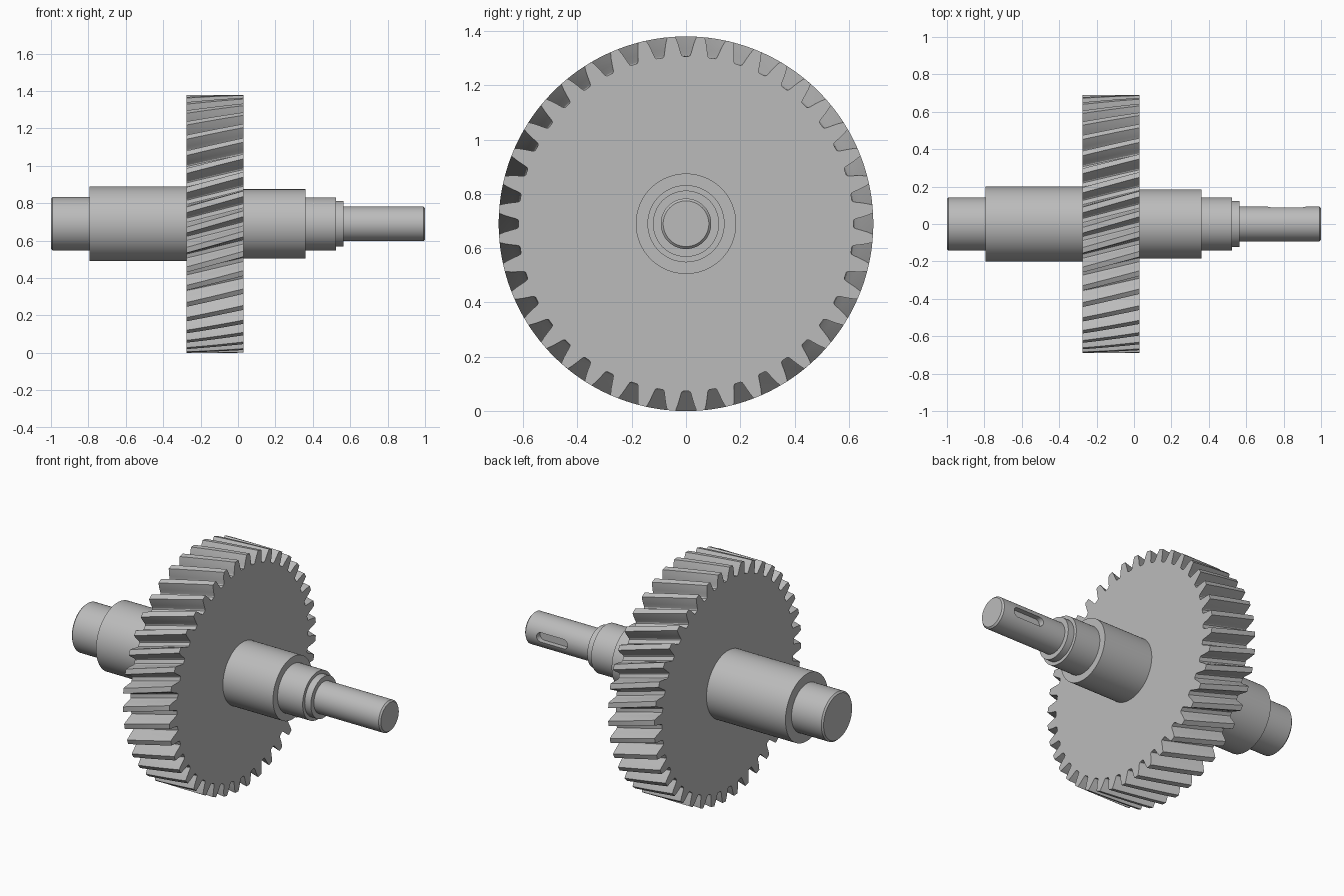
import bpy, bmesh
from math import sin, cos, pi, radians

cube = bpy.data.objects.get("Cube")
if cube:
    bpy.data.objects.remove(cube, do_unlink=True)

AXIS_Z = 0.69
TEETH = 40

steel = bpy.data.materials.new("steel_grey")
steel.use_nodes = True
GREY = (0.5, 0.5, 0.5, 1)
steel.diffuse_color = GREY
steel.node_tree.nodes["Principled BSDF"].inputs["Base Color"].default_value = GREY


def add_object(name, bm):
    bmesh.ops.recalc_face_normals(bm, faces=bm.faces[:])
    mesh = bpy.data.meshes.new(name)
    bm.to_mesh(mesh)
    bm.free()
    mesh.materials.append(steel)
    obj = bpy.data.objects.new(name, mesh)
    bpy.context.collection.objects.link(obj)
    return obj


def activate(obj):
    bpy.ops.object.select_all(action='DESELECT')
    obj.select_set(True)
    bpy.context.view_layer.objects.active = obj


def loft(name, rings):
    """Skin a list of closed point rings and cap both ends."""
    bm = bmesh.new()
    loops = [[bm.verts.new(p) for p in ring] for ring in rings]
    n = len(loops[0])
    for a, b in zip(loops, loops[1:]):
        for i in range(n):
            j = (i + 1) % n
            bm.faces.new((a[i], a[j], b[j], b[i]))
    for loop in (loops[0], loops[-1]):
        hub = bm.verts.new((loop[0].co.x, 0, AXIS_Z))
        for i in range(n):
            bm.faces.new((hub, loop[i], loop[(i + 1) % n]))
    return add_object(name, bm)


def polar(x, r, a):
    return (x, r * cos(a), AXIS_Z + r * sin(a))


# Stepped shaft: (x, radius) along the axis, with chamfered ends
C = 0.009
profile = [
    (-1.0, 0.143 - C), (-1.0 + C, 0.143), (-0.795, 0.143),
    (-0.795, 0.2), (-0.2, 0.2), (-0.2, 0.185), (0.36, 0.185),
    (0.36, 0.142), (0.525, 0.142), (0.525, 0.122), (0.565, 0.122),
    (0.565, 0.093), (1.0 - C, 0.093), (1.0, 0.093 - C),
]
SIDES = 96
shaft = loft("stepped_shaft", [
    [polar(x, r, 2 * pi * i / SIDES) for i in range(SIDES)] for x, r in profile])

# Round-ended keyway cut into the back of the thin shaft end
half, x0, x1 = 0.028, 0.715, 0.92
outline = []
for centre, start in ((x1 - half, -pi / 2), (x0 + half, pi / 2)):
    for i in range(17):
        a = start + pi * i / 16
        outline.append((centre + half * cos(a), AXIS_Z + half * sin(a)))
bm = bmesh.new()
floor = bm.faces.new([bm.verts.new((x, 0.058, z)) for x, z in outline])
top = bmesh.ops.extrude_face_region(bm, geom=[floor])["geom"]
bmesh.ops.translate(bm, vec=(0, 0.1, 0),
                    verts=[v for v in top if isinstance(v, bmesh.types.BMVert)])
cutter = add_object("keyway_cutter", bm)
cutter.hide_render = True
cut = shaft.modifiers.new("keyway", 'BOOLEAN')
cut.operation = 'DIFFERENCE'
cut.solver = 'EXACT'
cut.object = cutter
activate(shaft)
bpy.ops.object.modifier_apply(modifier="keyway")
bpy.data.objects.remove(cutter, do_unlink=True)

# Helical gear: half of one tooth gap as (radius, angle from gap centre)
half_gap = [(0.617, 0.018), (0.621, 0.026), (0.63, 0.031), (0.645, 0.0365),
            (0.668, 0.0455), (0.69, 0.0565)]
pitch = 2 * pi / TEETH
gap = [(r, -a) for r, a in reversed(half_gap)] + half_gap + [(0.69, pitch / 2)]
X_LEFT, X_RIGHT, TWIST, SLICES = -0.275, 0.03, 0.127, 10
rings = []
for s in range(SLICES + 1):
    t = s / SLICES
    x = X_LEFT + (X_RIGHT - X_LEFT) * t
    rings.append([polar(x, r, k * pitch + a + TWIST * (1 - t))
                  for k in range(TEETH) for r, a in gap])
gear = loft("helical_gear", rings)

for obj in (shaft, gear):
    activate(obj)
    bpy.ops.object.shade_smooth_by_angle(angle=radians(30))
